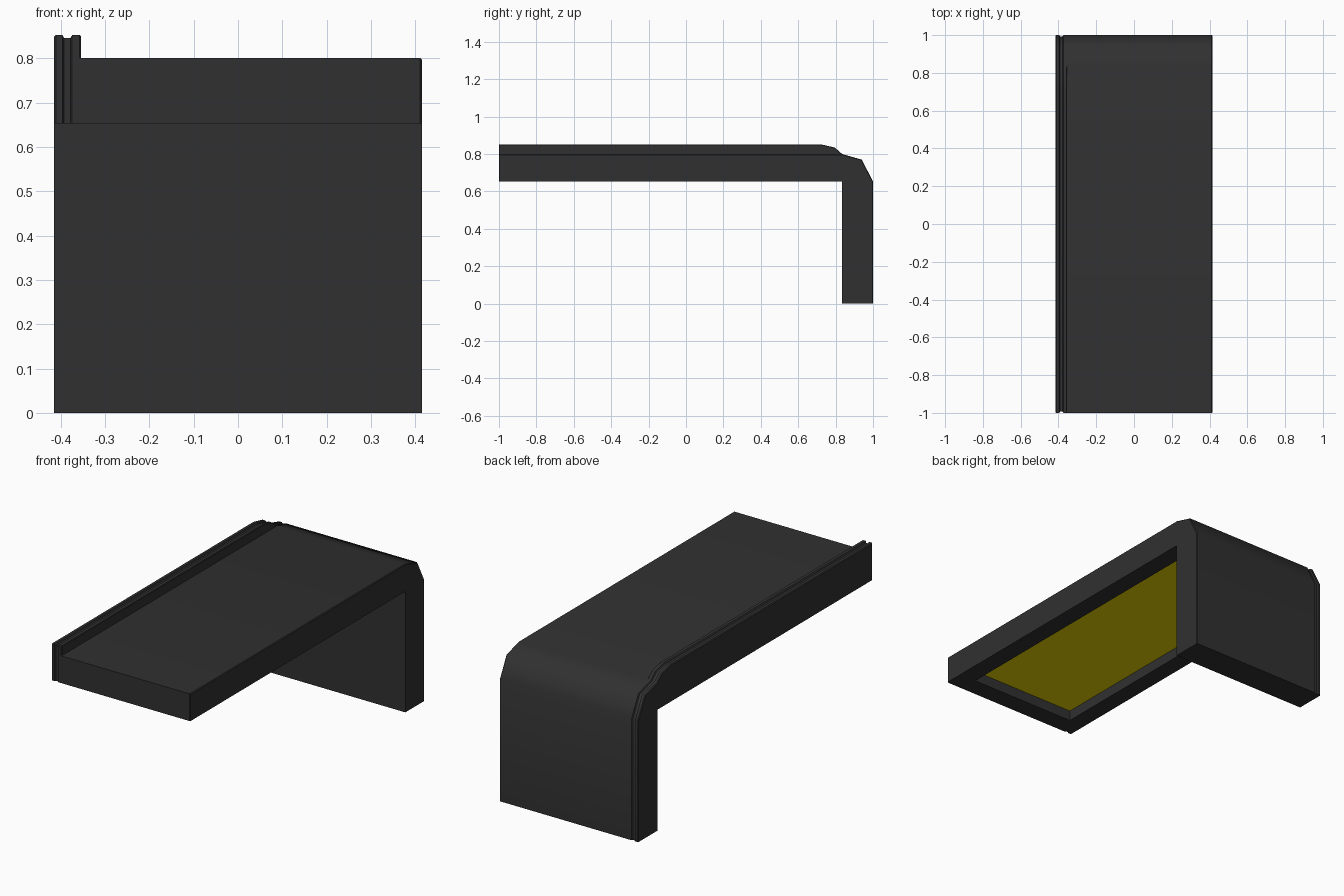
import bpy
import bmesh
import math

cube = bpy.data.objects.get("Cube")
if cube:
    bpy.data.objects.remove(cube, do_unlink=True)


def material(name, colour):
    mat = bpy.data.materials.new(name)
    mat.use_nodes = True
    mat.diffuse_color = colour
    mat.node_tree.nodes["Principled BSDF"].inputs["Base Color"].default_value = colour
    return mat


charcoal = material("charcoal", (0.03, 0.03, 0.03, 1))
yellow = material("yellow", (0.79, 0.64, 0, 1))


def finish(bm, name, mat):
    bmesh.ops.recalc_face_normals(bm, faces=bm.faces)
    mesh = bpy.data.meshes.new(name)
    bm.to_mesh(mesh)
    bm.free()
    mesh.materials.append(mat)
    obj = bpy.data.objects.new(name, mesh)
    bpy.context.collection.objects.link(obj)
    return obj


def loft(name, profile, stations):
    """Sweep a (y, z, inset y, inset z) profile through (x, inset) stations."""
    bm = bmesh.new()
    rings = [[bm.verts.new((x, y + dy * inset, z + dz * inset))
              for y, z, dy, dz in profile] for x, inset in stations]
    n = len(profile)
    for a, b in zip(rings, rings[1:]):
        for i in range(n):
            j = (i + 1) % n
            bm.faces.new((a[i], a[j], b[j], b[i]))
    bm.faces.new(rings[0])
    bm.faces.new(rings[-1])
    return finish(bm, name, charcoal)


def box(name, lo, hi, mat):
    bm = bmesh.new()
    bmesh.ops.create_cube(bm, size=1)
    for v in bm.verts:
        v.co = [(a + b) / 2 + c * (b - a) for a, b, c in zip(lo, hi, v.co)]
    return finish(bm, name, mat)


def activate(obj):
    bpy.ops.object.select_all(action='DESELECT')
    obj.select_set(True)
    bpy.context.view_layer.objects.active = obj


UNDER, DECK, RIM, LEG = 0.653, 0.80, 0.852, 0.835

# Shared outline of the rounded rear bend and the leg
bend = [
    (LEG, DECK, -0.3, -1), (0.94, 0.77, -0.6, -0.8), (1, UNDER, -1, -0.2),
    (1, 0, -1, 0), (LEG, 0, 0, 0), (LEG, UNDER, 0, 0),
]
body_profile = [(-1, UNDER, 1, 0), (-1, DECK, 1, -1)] + bend
rim_profile = [(-1, UNDER, 1, 0), (-1, RIM, 1, -1),
               (0.72, RIM, 0, -1), (0.795, 0.835, -0.4, -0.9)] + bend

# Deck with rear leg, and the raised grooved rim along one side
body = loft("deck_and_leg", body_profile,
            [(-0.358, 0), (0.411, 0), (0.415, 0.004)])
rim = loft("grooved_side_rim", rim_profile,
           [(-0.415, 0.004), (-0.411, 0), (-0.396, 0), (-0.392, 0.007),
            (-0.378, 0.007), (-0.374, 0), (-0.357, 0), (-0.354, 0.003)])

# Recess in the underside
lo, hi, ceiling = (-0.32, -0.895), (0.315, 0.735), 0.713
cutter = box("recess_cutter", (*lo, 0.5), (*hi, ceiling), charcoal)
cutter.hide_render = True
activate(body)
cut = body.modifiers.new("recess", 'BOOLEAN')
cut.operation = 'DIFFERENCE'
cut.solver = 'EXACT'
cut.object = cutter
bpy.ops.object.modifier_apply(modifier=cut.name)
bpy.data.objects.remove(cutter, do_unlink=True)

# Coloured panel at the recess ceiling
box("underside_panel", (*lo, ceiling - 0.004), (*hi, ceiling + 0.002), yellow)

# Smooth shading, kept soft across the rear bend
for part in (body, rim):
    activate(part)
    bpy.ops.object.shade_smooth_by_angle(angle=math.radians(35))
    verts = part.data.vertices
    for edge in part.data.edges:
        if all(0.92 < verts[i].co.y < 0.96 for i in edge.vertices):
            edge.use_edge_sharp = False
